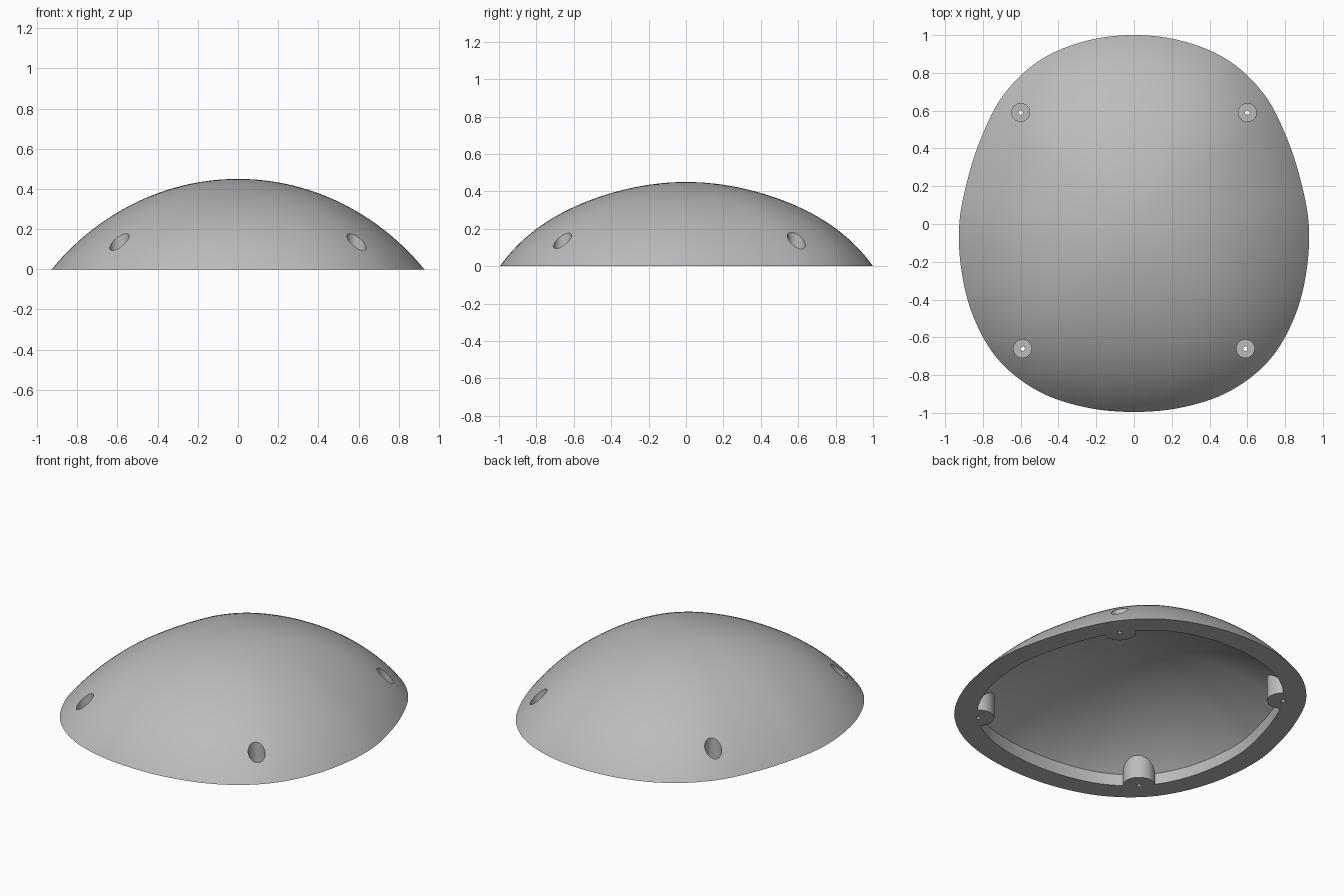
import bpy, bmesh, math

SEGMENTS, RINGS = 144, 32
HEIGHT, RIM, SHELL = 0.45, 0.13, 0.065
# Outline radius every 15 degrees, from the back round to the front
RADII = [1.0, 1.002, 1.0, 0.973, 0.93, 0.912, 0.925,
         0.946, 0.982, 1.016, 1.02, 1.004, 0.995]
# Screw post centres, mirrored left and right
POSTS = [(s * x, y) for x, y in ((0.6, 0.59), (0.59, -0.66)) for s in (-1, 1)]

cube = bpy.data.objects.get("Cube")
if cube:
    bpy.data.objects.remove(cube)

grey = bpy.data.materials.new("plain grey")
grey.use_nodes = True
grey.diffuse_color = (0.5, 0.5, 0.5, 1)
grey.node_tree.nodes["Principled BSDF"].inputs["Base Color"].default_value = (0.5, 0.5, 0.5, 1)


def outline(angle):
    """Smooth mirrored outline radius, angle measured from the back."""
    last = len(RADII) - 1
    pos = abs(math.remainder(angle, math.tau)) / math.pi * last
    i = min(int(pos), last - 1)
    u = pos - i
    a, b, c, d = (RADII[last - abs(last - abs(k))] for k in range(i - 1, i + 3))
    return b + u / 2 * (c - a + u * (2*a - 5*b + 4*c - d + u * (3*(b - c) + d - a)))


def dome_height(t, angle):
    """Spherical cap, a little fuller towards front and back."""
    ball = (1 + HEIGHT ** 2) / (2 * HEIGHT)
    cap = math.sqrt(ball ** 2 - t * t) - (ball - HEIGHT)
    return cap + 0.12 * math.cos(angle) ** 2 * t ** 4 * (1 - t * t)


def make_dome(name, inset, drop, base=None):
    """Closed dome solid; base adds a straight wall down to that height."""
    bm = bmesh.new()
    loops = []
    steps = [math.sin(math.pi / 2 * k / RINGS) for k in range(RINGS, 0, -1)]
    for k, s in enumerate(([1.0] if base is not None else []) + steps):
        loop = []
        for j in range(SEGMENTS):
            angle = math.tau * j / SEGMENTS
            full = outline(angle)
            r = s * (full - inset)
            z = base if base is not None and k == 0 else dome_height(r / full, angle) - drop
            loop.append(bm.verts.new((r * math.sin(angle), r * math.cos(angle), z)))
        loops.append(loop)
    apex = bm.verts.new((0, 0, HEIGHT - drop))
    bm.faces.new(loops[0])
    for j in range(SEGMENTS):
        n = (j + 1) % SEGMENTS
        for low, high in zip(loops, loops[1:]):
            bm.faces.new((low[j], low[n], high[n], high[j]))
        bm.faces.new((loops[-1][j], loops[-1][n], apex))
    bmesh.ops.recalc_face_normals(bm, faces=bm.faces)
    mesh = bpy.data.meshes.new(name)
    bm.to_mesh(mesh)
    bm.free()
    obj = bpy.data.objects.new(name, mesh)
    bpy.context.collection.objects.link(obj)
    mesh.materials.append(grey)
    return obj


def make_post(x, y, radius, low, high):
    bpy.ops.mesh.primitive_cylinder_add(vertices=40, radius=radius, depth=high - low,
                                        location=(x, y, (low + high) / 2))
    obj = bpy.context.object
    obj.name = "post_cutter"
    obj.data.materials.append(grey)
    return obj


def cut(target, cutter):
    """Subtract the cutter for good and remove it."""
    cutter.hide_render = True
    mod = target.modifiers.new("cut", 'BOOLEAN')
    mod.operation, mod.solver, mod.object = 'DIFFERENCE', 'EXACT', cutter
    bpy.context.view_layer.objects.active = target
    bpy.ops.object.modifier_apply(modifier=mod.name)
    bpy.data.objects.remove(cutter)


# Hollow with a straight lip, leaving room for the four screw posts
shell = make_dome("domed_cover", 0, 0)
hollow = make_dome("hollow_cutter", RIM, SHELL, base=-0.1)
for x, y in POSTS:
    cut(hollow, make_post(x, y, 0.09, -0.2, 0.6))
cut(shell, hollow)

# Screw head recesses from above and fine holes right through
for x, y in POSTS:
    cut(shell, make_post(x, y, 0.048, 0.05, 0.6))
    cut(shell, make_post(x, y, 0.012, -0.2, 0.3))

# Smooth dome with crisp rim and hole edges
bpy.ops.object.select_all(action='DESELECT')
shell.select_set(True)
bpy.context.view_layer.objects.active = shell
bpy.ops.object.shade_smooth_by_angle(angle=math.radians(30))
